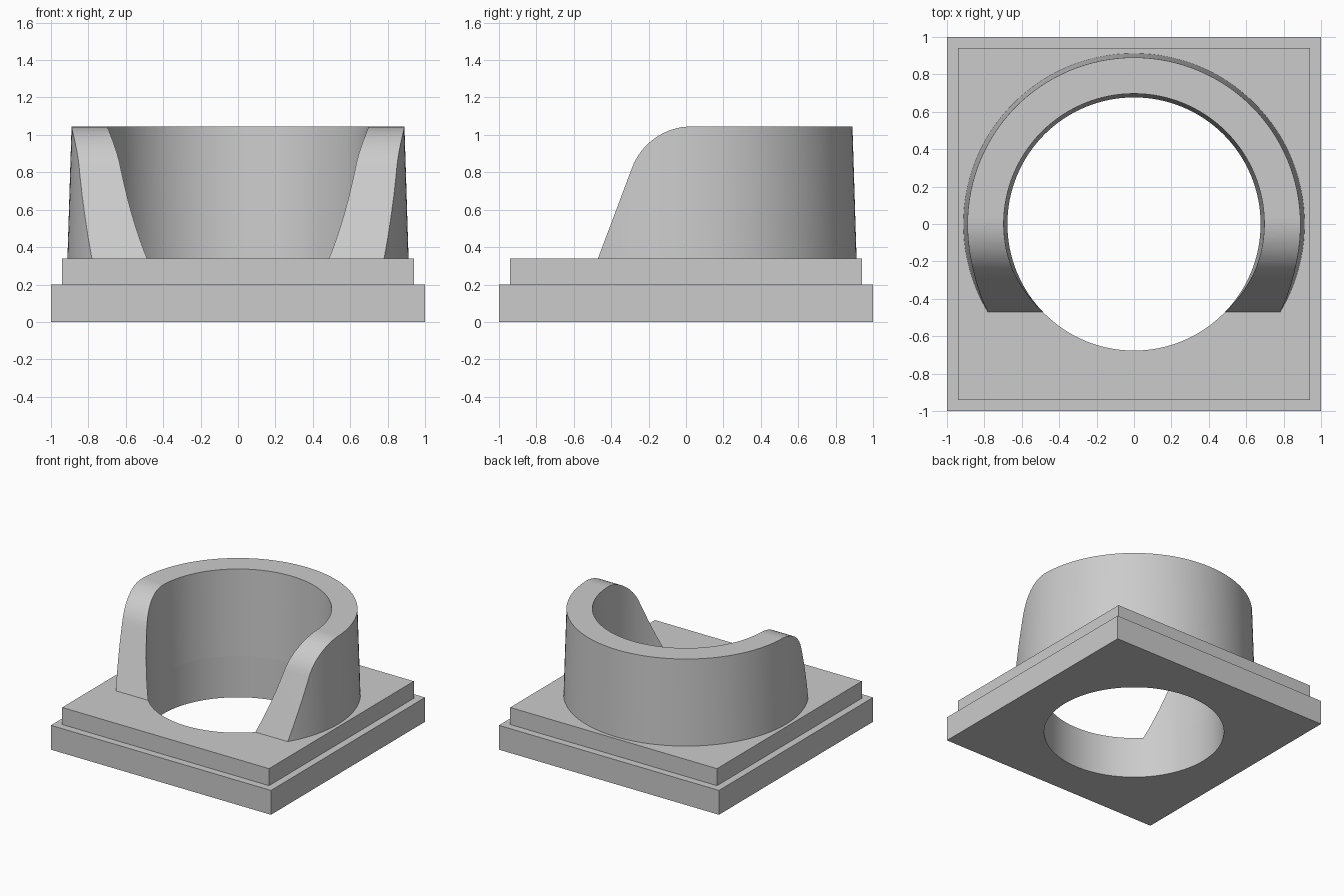
import bpy, bmesh, math

if "Cube" in bpy.data.objects:
    bpy.data.objects.remove(bpy.data.objects["Cube"], do_unlink=True)

grey = bpy.data.materials.new("plain grey")
grey.use_nodes = True
colour = (0.6, 0.6, 0.6, 1)
grey.diffuse_color = colour
grey.node_tree.nodes["Principled BSDF"].inputs["Base Color"].default_value = colour

SEGMENTS = 128
BASE_TOP, WALL_TOP = 0.34, 1.045
HOLE_RADIUS = 0.677


def finish(name, bm):
    bmesh.ops.recalc_face_normals(bm, faces=bm.faces)
    mesh = bpy.data.meshes.new(name)
    bm.to_mesh(mesh)
    bm.free()
    mesh.materials.append(grey)
    obj = bpy.data.objects.new(name, mesh)
    bpy.context.collection.objects.link(obj)
    return obj


def lathe(name, profile, sides, closed=False, turn=0.0):
    """Revolve (radius, z) points; an open profile is capped at both ends."""
    bm = bmesh.new()
    rings = []
    for r, z in profile:
        angles = [turn + 2 * math.pi * i / sides for i in range(sides)]
        rings.append([bm.verts.new((r * math.cos(a), r * math.sin(a), z)) for a in angles])
    pairs = list(zip(rings, rings[1:]))
    if closed:
        pairs.append((rings[-1], rings[0]))
    else:
        bm.faces.new(rings[0])
        bm.faces.new(rings[-1])
    for low, high in pairs:
        for i in range(sides):
            j = (i + 1) % sides
            bm.faces.new((low[i], low[j], high[j], high[i]))
    return finish(name, bm)


def extrude_x(name, outline, half_width):
    """Extrude a (y, z) outline across the full width."""
    bm = bmesh.new()
    face = bm.faces.new([bm.verts.new((-half_width, y, z)) for y, z in outline])
    side = bmesh.ops.extrude_face_region(bm, geom=[face])["geom"]
    verts = [v for v in side if isinstance(v, bmesh.types.BMVert)]
    bmesh.ops.translate(bm, verts=verts, vec=(2 * half_width, 0, 0))
    return finish(name, bm)


def cut(obj, cutter):
    """Subtract the cutter, then discard it."""
    cutter.hide_render = True
    mod = obj.modifiers.new("cut", "BOOLEAN")
    mod.operation, mod.solver, mod.object = "DIFFERENCE", "EXACT", cutter
    bpy.context.view_layer.objects.active = obj
    bpy.ops.object.modifier_apply(modifier=mod.name)
    bpy.data.objects.remove(cutter, do_unlink=True)


def smooth(obj):
    bpy.ops.object.select_all(action="DESELECT")
    obj.select_set(True)
    bpy.context.view_layer.objects.active = obj
    bpy.ops.object.shade_smooth_by_angle(angle=math.radians(20))


# Stepped square base with a round through hole
corner = math.sqrt(2)
steps = [(1, 0), (1, 0.2), (0.94, 0.2), (0.94, BASE_TOP)]
base = lathe("stepped_base", [(h * corner, z) for h, z in steps], 4, turn=math.pi / 4)
cut(base, lathe("hole_cutter", [(HOLE_RADIUS, -0.5), (HOLE_RADIUS, 1)], SEGMENTS))
smooth(base)

# Drafted ring wall
wall = lathe("collar_wall",
             [(HOLE_RADIUS, BASE_TOP), (0.912, BASE_TOP), (0.89, WALL_TOP), (0.697, WALL_TOP)],
             SEGMENTS, closed=True)

# Front opening: sloped ends rounding over into the flat rim
lean, radius, arc_y = math.radians(69.4), 0.34, 0.03
arc = []
for i in range(17):
    a = lean * (1 - i / 16)
    arc.append((arc_y - radius * math.sin(a), WALL_TOP - radius + radius * math.cos(a)))
foot_z = 0.2
foot_y = arc[0][0] - (arc[0][1] - foot_z) / math.tan(lean)
outline = [(-1.3, foot_z), (foot_y, foot_z)] + arc + [(arc_y, 1.4), (-1.3, 1.4)]
cut(wall, extrude_x("opening_cutter", outline, 1.2))
smooth(wall)
